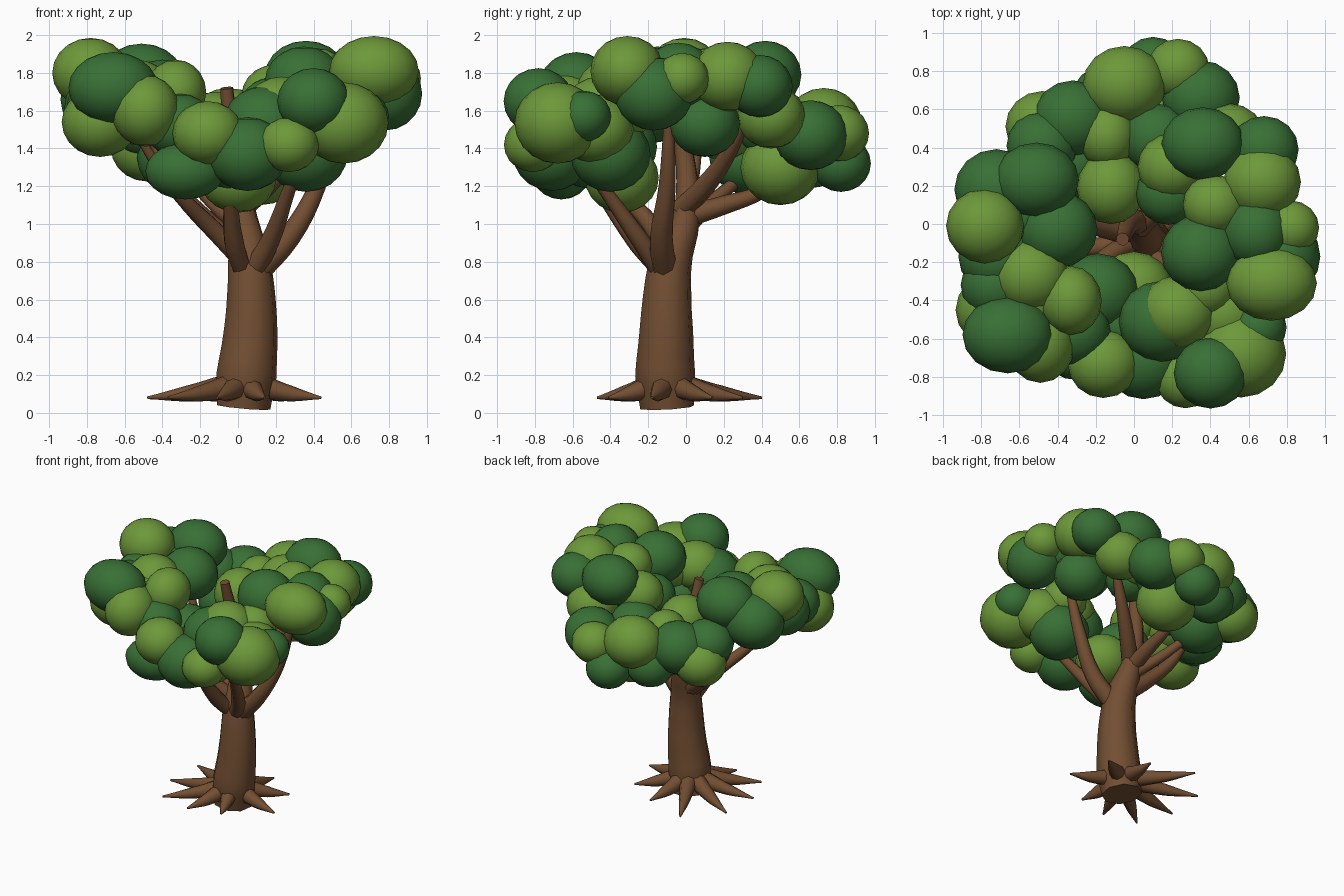
import bpy, bmesh, math
from mathutils import Matrix, Vector

cube = bpy.data.objects.get("Cube")
if cube:
    bpy.data.objects.remove(cube, do_unlink=True)


def make_material(name, rgb):
    mat = bpy.data.materials.new(name)
    mat.use_nodes = True
    color = (*rgb, 1)
    mat.diffuse_color = color
    mat.node_tree.nodes["Principled BSDF"].inputs["Base Color"].default_value = color
    return mat


BARK = make_material("brown_bark", (.17, .077, .032))
LIGHT = make_material("light_leaf_green", (.152, .315, .042))
DARK = make_material("dark_leaf_green", (.04, .162, .036))


def add_object(name, mesh, material):
    obj = bpy.data.objects.new(name, mesh)
    bpy.context.collection.objects.link(obj)
    mesh.materials.clear()
    mesh.materials.append(material)
    bpy.ops.object.select_all(action="DESELECT")
    obj.select_set(True)
    bpy.context.view_layer.objects.active = obj
    bpy.ops.object.shade_smooth_by_angle(angle=math.radians(50))
    return obj


def limb(name, points):
    """Tapered round tube through (x, y, z, radius) points."""
    curve = bpy.data.curves.new(name + "_path", "CURVE")
    curve.dimensions = "3D"
    curve.bevel_depth = 1
    curve.bevel_resolution = 2
    curve.resolution_u = 4
    curve.use_fill_caps = True
    spline = curve.splines.new("BEZIER")
    spline.bezier_points.add(len(points) - 1)
    for knot, (x, y, z, radius) in zip(spline.bezier_points, points):
        knot.co = (x, y, z)
        knot.radius = radius
        knot.handle_left_type = knot.handle_right_type = "AUTO"
    helper = bpy.data.objects.new(name + "_path", curve)
    bpy.context.collection.objects.link(helper)
    graph = bpy.context.evaluated_depsgraph_get()
    mesh = bpy.data.meshes.new_from_object(helper.evaluated_get(graph))
    bpy.data.objects.remove(helper, do_unlink=True)
    return add_object(name, mesh, BARK)


def leaf_puffs(name, material, puffs):
    """Overlapping rounded puffs from (x, y, z, radius, optional x stretch)."""
    bm = bmesh.new()
    for x, y, z, radius, *stretch in puffs:
        wide = stretch[0] if stretch else 1.1
        matrix = Matrix.Translation((x, y, z)) @ Matrix.Diagonal((wide, 1.06, 1, 1))
        bmesh.ops.create_uvsphere(bm, u_segments=16, v_segments=10,
                                  radius=radius, matrix=matrix)
    mesh = bpy.data.meshes.new(name)
    bm.to_mesh(mesh)
    bm.free()
    return add_object(name, mesh, material)


# Trunk, leaning and tapering to a bare tip, with a slanted foot
limb("trunk", [
    (.03, -.1, .03, .145), (.045, -.11, .2, .162), (.065, -.105, .4, .147),
    (.07, -.1, .6, .132), (.06, -.08, .8, .115), (.03, 0, 1.03, .075),
    (-.02, 0, 1.3, .055), (-.06, -.08, 1.72, .035)])

# Roots, flaring out of the trunk to thin tips
ROOT_TIPS = [(-.23, .4), (-.46, .16), (-.48, -.15), (-.37, -.41), (-.11, -.47),
             (.14, -.41), (.44, -.18), (.35, .14), (.1, .3)]
for i, (x, y) in enumerate(ROOT_TIPS):
    tip = Vector((x, y, .08))
    heart = Vector((.03, -.1, .08))
    reach = (tip - heart).normalized()
    start = heart + reach * .09 + Vector((0, 0, .06))
    middle = start.lerp(tip, .5) - Vector((0, 0, .008))
    limb(f"root_{i + 1}", [(*start, .065), (*middle, .042), (*tip, .007)])

# Main branches
limb("front_branch", [(.03, -.12, .74, .05), (-.02, -.255, .9, .055),
                      (-.04, -.46, 1.18, .035), (-.05, -.62, 1.4, .02)])
limb("front_left_branch", [(.08, -.13, .75, .06), (.17, -.24, .91, .05),
                           (.27, -.43, 1.18, .035), (.38, -.62, 1.45, .02)])
limb("left_branch", [(.09, -.11, .74, .07), (.27, -.13, .93, .06),
                     (.42, -.1, 1.2, .045), (.54, -.09, 1.6, .025)])
limb("left_rear_branch", [(.02, -.02, 1.08, .06), (.15, .1, 1.2, .055),
                          (.33, .24, 1.4, .04), (.48, .34, 1.62, .02)])
limb("back_branch", [(.02, 0, 1.04, .06), (.03, .2, 1.1, .05),
                     (.03, .42, 1.18, .035), (.04, .68, 1.4, .02)])
limb("right_branch", [(.02, -.05, .86, .07), (-.15, -.02, 1, .055),
                      (-.35, .03, 1.23, .04), (-.5, .08, 1.6, .02)])
limb("right_front_branch", [(.02, -.08, .82, .06), (-.15, -.18, .99, .05),
                            (-.35, -.36, 1.2, .035), (-.55, -.48, 1.5, .02)])
limb("right_rear_branch", [(.02, 0, .98, .05), (-.12, .12, 1.1, .04),
                           (-.28, .32, 1.28, .03), (-.42, .45, 1.45, .02)])

# Right side crown
leaf_puffs("right_crown_light", LIGHT, [
    (-.78, -.01, 1.8, .185), (-.54, -.27, 1.69, .18), (-.48, .51, 1.4, .175)])
leaf_puffs("right_crown_dark", DARK, [
    (-.51, .23, 1.77, .185, 1.2), (-.4, -.03, 1.68, .19), (-.58, .06, 1.62, .18),
    (-.72, .18, 1.66, .2), (-.71, -.17, 1.62, .19), (-.48, .41, 1.52, .17)])

# Front right crown
leaf_puffs("front_right_crown_light", LIGHT, [
    (-.49, -.63, 1.6, .19, .95), (-.73, -.45, 1.54, .185),
    (-.33, -.4, 1.7, .17, .95), (-.55, -.4, 1.6, .18)])
leaf_puffs("front_right_crown_dark", DARK, [
    (-.66, -.58, 1.72, .19, 1.25), (-.31, -.56, 1.52, .17),
    (-.72, -.32, 1.62, .17), (-.19, -.36, 1.41, .195)])

# Front crown
leaf_puffs("front_crown_light", LIGHT, [
    (-.16, -.73, 1.48, .17), (.27, -.81, 1.42, .145), (.56, -.68, 1.535, .215),
    (.23, -.46, 1.6, .18), (.47, -.47, 1.5, .185), (0, -.34, 1.245, .185)])
leaf_puffs("front_crown_dark", DARK, [
    (-.28, -.66, 1.28, .15, 1.4), (.05, -.71, 1.37, .195), (.4, -.78, 1.65, .175),
    (.14, -.51, 1.53, .2), (.65, -.54, 1.57, .135), (.36, -.4, 1.37, .2),
    (-.05, -.52, 1.36, .17)])

# Left side crown
leaf_puffs("left_crown_light", LIGHT, [
    (.72, -.31, 1.81, .185, 1.28), (.82, -.02, 1.77, .135), (.67, .22, 1.78, .185),
    (.42, .1, 1.78, .15), (.5, .45, 1.57, .17), (.37, -.33, 1.6, .15),
    (.2, .3, 1.68, .165)])
leaf_puffs("left_crown_dark", DARK, [
    (.35, -.15, 1.75, .19), (.64, -.04, 1.78, .18, 1), (.36, .42, 1.79, .18, 1.2),
    (.68, .39, 1.73, .165), (.78, -.17, 1.69, .195, 1), (.58, .1, 1.53, .175),
    (.18, .16, 1.62, .155)])

# Back crown
leaf_puffs("back_crown_light", LIGHT, [
    (-.05, .73, 1.53, .19, 1.15), (.23, .81, 1.48, .15), (.12, .5, 1.3, .2),
    (-.14, .46, 1.53, .16, .95), (-.12, .19, 1.52, .18, 1)])
leaf_puffs("back_crown_dark", DARK, [
    (.35, .66, 1.47, .185), (.1, .82, 1.32, .15), (-.32, .55, 1.49, .19),
    (-.32, .33, 1.35, .195), (.12, .45, 1.52, .17), (-.15, .66, 1.35, .16)])
